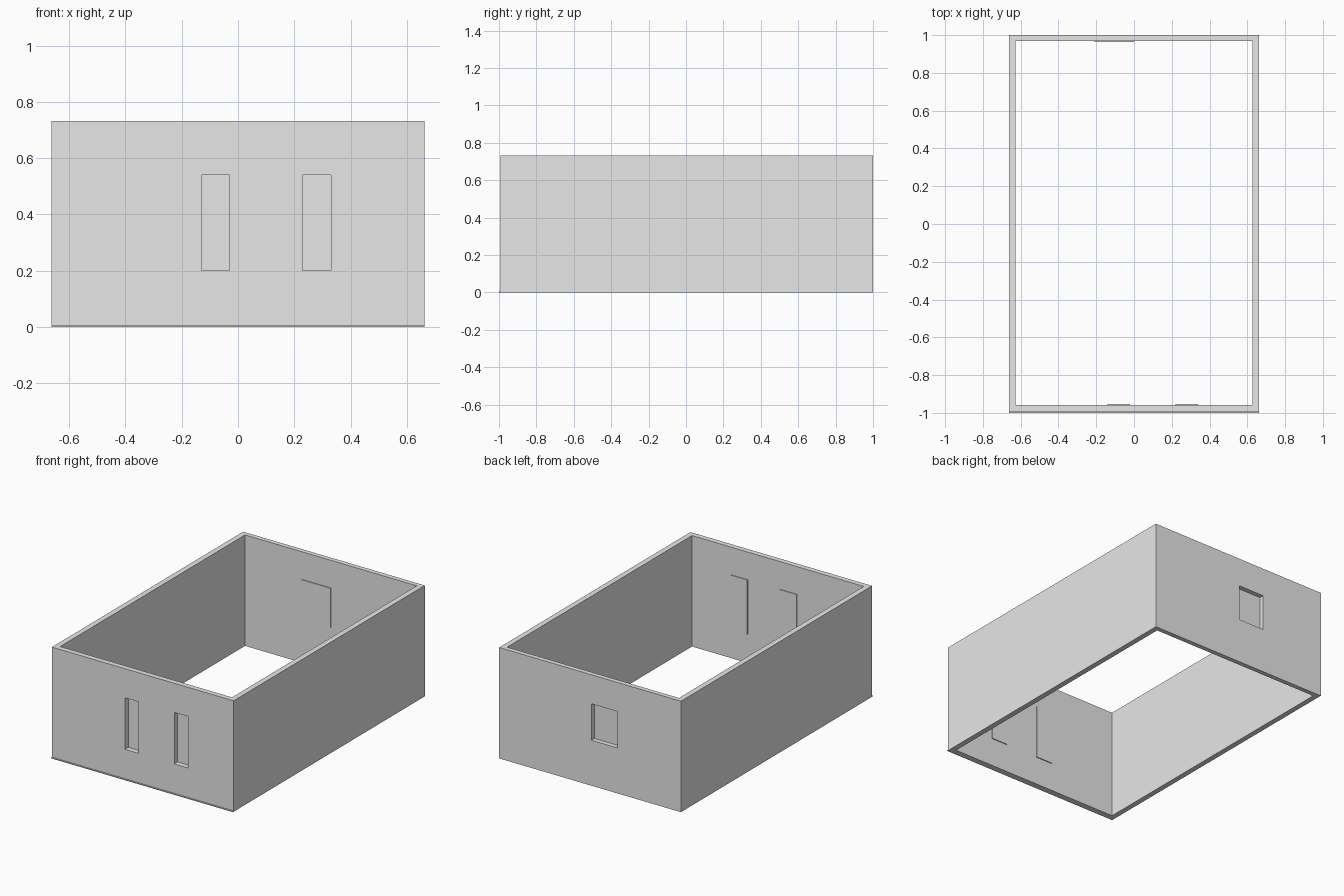
import bpy
import bmesh
from mathutils import Matrix, Vector

if "Cube" in bpy.data.objects:
    bpy.data.objects.remove(bpy.data.objects["Cube"], do_unlink=True)

# Single plain grey
grey = bpy.data.materials.new("wall_grey")
grey.use_nodes = True
grey.diffuse_color = (0.8, 0.8, 0.8, 1)
grey.node_tree.nodes["Principled BSDF"].inputs["Base Color"].default_value = (0.8, 0.8, 0.8, 1)


def box(name, x, y, z):
    """Box spanning the given (low, high) ranges."""
    low, high = (Vector(c) for c in zip(x, y, z))
    bm = bmesh.new()
    bmesh.ops.create_cube(bm, size=1, matrix=Matrix.Translation((low + high) / 2)
                          @ Matrix.Diagonal((high - low).to_4d()))
    mesh = bpy.data.meshes.new(name)
    bm.to_mesh(mesh)
    bm.free()
    mesh.materials.append(grey)
    obj = bpy.data.objects.new(name, mesh)
    bpy.context.collection.objects.link(obj)
    return obj


def cut(target, cutter):
    """Subtract the cutter, apply the result and discard the cutter."""
    mod = target.modifiers.new("cut", 'BOOLEAN')
    mod.operation = 'DIFFERENCE'
    mod.solver = 'EXACT'
    mod.object = cutter
    bpy.context.view_layer.objects.active = target
    bpy.ops.object.modifier_apply(modifier=mod.name)
    bpy.data.objects.remove(cutter, do_unlink=True)


HALF_W, HEIGHT = 0.663, 0.732
FRONT, BACK = -0.993, 1.0
IN_W, IN_FRONT, IN_BACK = 0.627, -0.958, 0.969
PANE, MARGIN = 0.006, 0.01

# Open rectangular wall ring
walls = box("walls", (-HALF_W, HALF_W), (FRONT, BACK), (0, HEIGHT))
cut(walls, box("room_cutter", (-IN_W, IN_W), (IN_FRONT, IN_BACK), (-1, 2)))

# Thin sill along the foot of the front wall
box("front_base_strip", (-HALF_W, HALF_W), (-1.0, FRONT), (0, 0.006))

# Openings, each closed by a slightly larger pane on the inner face
openings = [
    ("front_window_right", (-0.13, -0.03), (0.2, 0.54), True),
    ("front_window_left", (0.23, 0.33), (0.2, 0.54), True),
    ("back_window", (-0.2, -0.01), (0.3, 0.54), False),
]
for name, x, z, is_front in openings:
    through = (-1.2, -0.9) if is_front else (0.9, 1.2)
    cut(walls, box(name + "_cutter", x, through, z))
    y = (IN_FRONT, IN_FRONT + PANE) if is_front else (IN_BACK - PANE, IN_BACK)
    box(name + "_pane", (x[0] - MARGIN, x[1] + MARGIN), y,
        (z[0] - MARGIN, z[1] + MARGIN))
